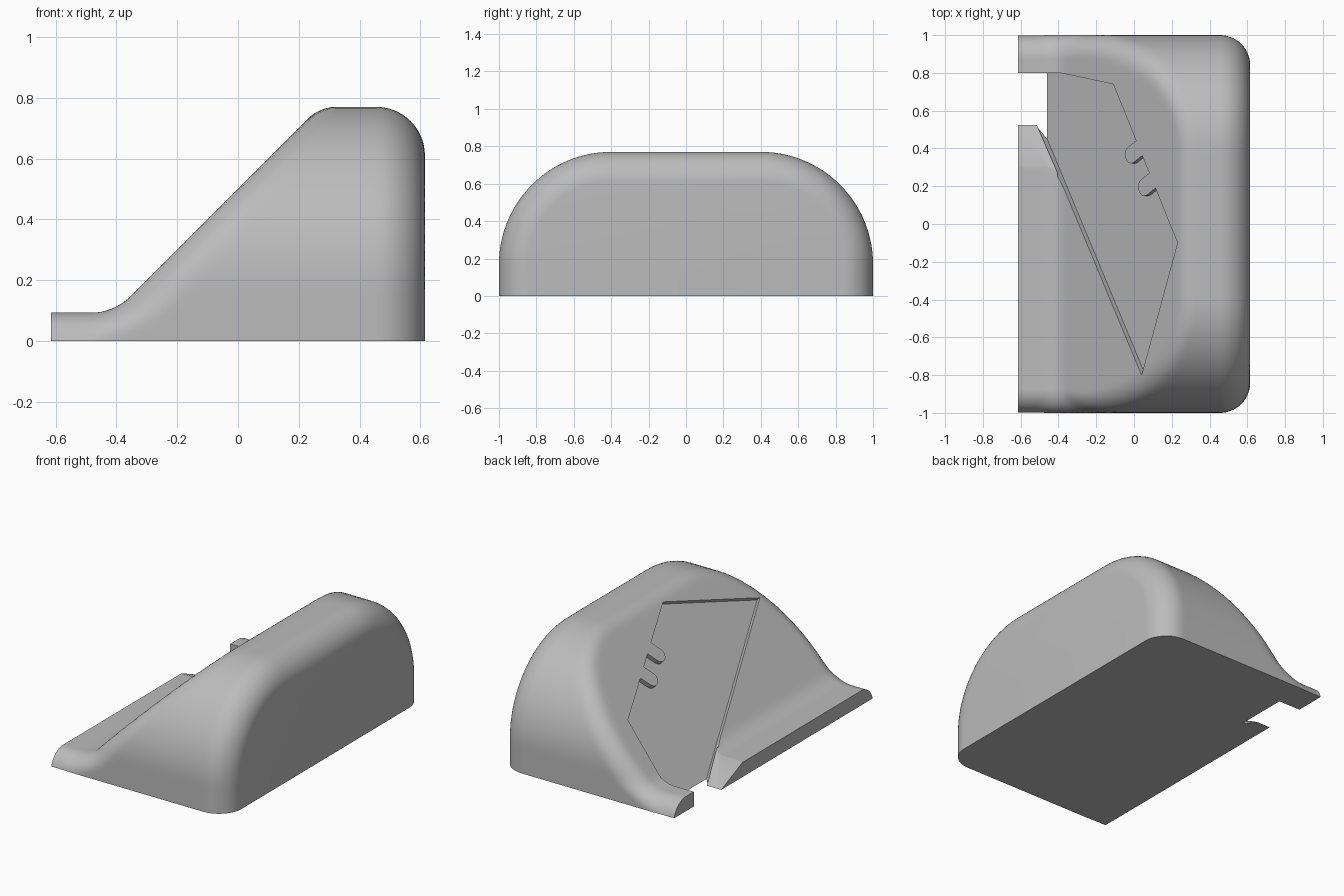
import bpy, bmesh, math
from mathutils import Vector

cube = bpy.data.objects.get("Cube")
if cube:
    bpy.data.objects.remove(cube, do_unlink=True)

HALF_X, HEIGHT, LIP = 0.615, 0.77, 0.093
SIDE_R, EDGE_R, BACK_R = 0.6, 0.12, 0.16
RISE = 0.501                      # slope plane: z = x + RISE
DIAG = math.sqrt(0.5)

grey = bpy.data.materials.new("warm_grey")
grey.use_nodes = True
grey.diffuse_color = (0.5, 0.5, 0.5, 1)
grey.node_tree.nodes["Principled BSDF"].inputs["Base Color"].default_value = grey.diffuse_color


def make_object(name, bm):
    bmesh.ops.recalc_face_normals(bm, faces=bm.faces)
    mesh = bpy.data.meshes.new(name)
    bm.to_mesh(mesh)
    bm.free()
    mesh.materials.append(grey)
    obj = bpy.data.objects.new(name, mesh)
    bpy.context.collection.objects.link(obj)
    return obj


def loft(name, loops):
    """Skin closed loops of equal length and cap both ends."""
    bm = bmesh.new()
    rings = [[bm.verts.new(p) for p in loop] for loop in loops]
    for a, b in zip(rings, rings[1:]):
        for i in range(len(a)):
            j = (i + 1) % len(a)
            bm.faces.new((a[i], a[j], b[j], b[i]))
    bm.faces.new(rings[0])
    bm.faces.new(rings[-1])
    return make_object(name, bm)


def round_max(a, b, r):
    return min(-r, max(a, b)) + math.hypot(max(a + r, 0), max(b + r, 0))


def body_field(x, y, z):
    """Negative inside the rounded body."""
    # Arched cross-section
    qy, qz = abs(y) - (1 - SIDE_R), z - (HEIGHT - SIDE_R)
    py, pz = max(qy, 0), max(qz, 0)
    length = math.hypot(py, pz)
    arch = length + min(max(qy, qz), 0) - SIDE_R
    up = pz / length if length else 1
    # Sloping front blended into the flat lip
    blend = BACK_R * (1 - DIAG)
    front = -round_max(-(z - x - RISE) * DIAG, -(z - LIP), blend)
    solid = round_max(arch, front, EDGE_R * (1 - DIAG * up))
    return round_max(solid, x - HALF_X, BACK_R)


def surface_point(x, origin, angle):
    c, s = math.cos(angle), math.sin(angle)
    low, high = 0.0, 1.3
    for _ in range(36):
        mid = (low + high) / 2
        if body_field(x, origin + c * mid, s * mid) < 0:
            low = mid
        else:
            high = mid
    return Vector((x, origin + c * low, s * low))


# Rays that trace each cross-section: a fan at each side, upright between
FAN, SPAN, CORE = 20, 44, 0.8
quarter = math.pi / 2
rays = [(CORE, quarter * i / FAN) for i in range(FAN)]
rays += [(CORE - 2 * CORE * i / SPAN, quarter) for i in range(SPAN + 1)]
rays += [(-CORE, quarter * (1 + i / FAN)) for i in range(1, FAN + 1)]

start = HALF_X - BACK_R
stations = [-HALF_X + (start + HALF_X) * i / 64 for i in range(64)]
stations += [start + BACK_R * math.sin(quarter * i / 14) for i in range(14)]
stations.append(HALF_X - 0.0001)
body = loft("holder_body", [[surface_point(x, o, a) for o, a in rays] for x in stations])


# Blade-shaped pocket, outlined in plan and cut square to the slope
def tongue(x, y, radius=0.046, reach=0.07):
    """Round-ended locating tongue on the back edge of the pocket."""
    along = Vector((0.497, -0.868))
    inward = Vector((-0.868, -0.497))
    mid = Vector((x / DIAG, y))
    pts = [mid - along * radius]
    for i in range(13):
        t = math.pi * i / 12
        pts.append(mid + inward * reach - along * radius * math.cos(t)
                   + inward * radius * math.sin(t))
    pts.append(mid + along * radius)
    return [(p.x * DIAG, p.y) for p in pts]


outline = [(-0.58, 0.69), (-0.58, 0.80), (-0.39, 0.80), (-0.11, 0.74)]
outline += tongue(0.027, 0.402) + tongue(0.097, 0.23)
outline += [(0.23, -0.10), (0.04, -0.80)]
normal = Vector((-DIAG, 0, DIAG))
on_slope = [Vector((x, y, x + RISE)) for x, y in outline]
pocket = loft("pocket_cutter", [[p + normal * d for p in on_slope] for d in (-0.029, 0.01)])

# Slide-in opening through the lip, bevelled on one side
opening = [(0.571, -0.02), (0.80, -0.02), (0.80, 0.3), (-0.165, 0.3)]
near = [Vector((z - RISE - 0.004, y, z)) for y, z in opening]
slot = loft("lip_cutter", [near, [p - Vector((0.8, 0, 0)) for p in near]])

bpy.context.view_layer.objects.active = body
for cutter in (pocket, slot):
    cutter.hide_render = True
    mod = body.modifiers.new(cutter.name, "BOOLEAN")
    mod.operation, mod.solver, mod.object = "DIFFERENCE", "EXACT", cutter
    bpy.ops.object.modifier_apply(modifier=mod.name)
    bpy.data.objects.remove(cutter, do_unlink=True)

bpy.ops.object.select_all(action="DESELECT")
body.select_set(True)
bpy.ops.object.shade_smooth_by_angle(angle=math.radians(25))
